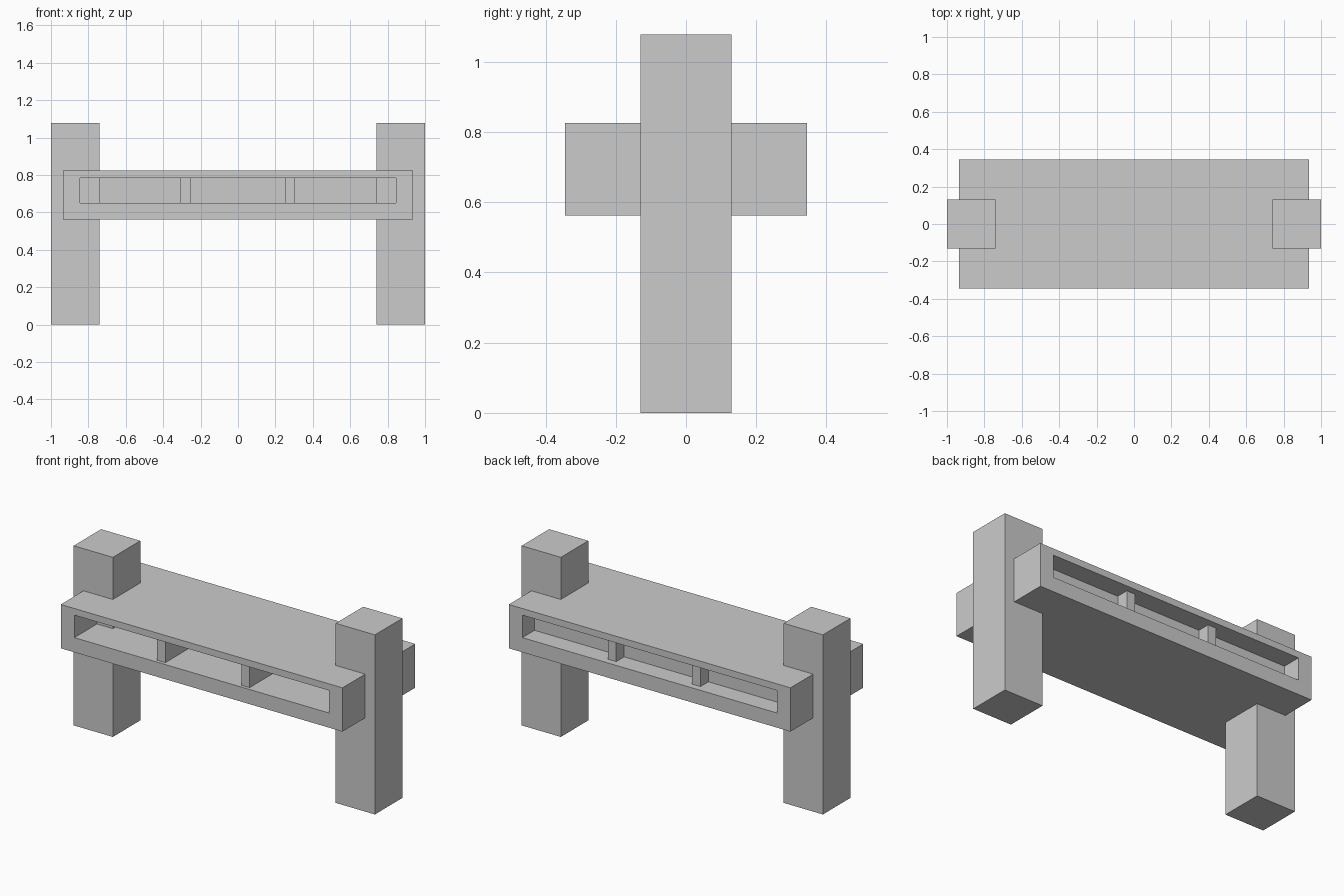
import bpy, bmesh

if "Cube" in bpy.data.objects:
    bpy.data.objects.remove(bpy.data.objects["Cube"])


def mesh_object(name, bm):
    bmesh.ops.recalc_face_normals(bm, faces=bm.faces[:])
    me = bpy.data.meshes.new(name)
    bm.to_mesh(me)
    bm.free()
    ob = bpy.data.objects.new(name, me)
    bpy.context.collection.objects.link(ob)
    return ob


def box(name, x, y, z):
    """Box from (min, max) ranges on each axis."""
    bm = bmesh.new()
    bmesh.ops.create_cube(bm, size=1)
    for v in bm.verts:
        v.co = [r[0] + (c + 0.5) * (r[1] - r[0]) for r, c in zip((x, y, z), v.co)]
    return mesh_object(name, bm)


def rect(x, z):
    return [(-x, z[0]), (x, z[0]), (x, z[1]), (-x, z[1])]


# Hollow tabletop: rectangular ring extruded from front to back
DEPTH = 0.345
INNER_Z = (0.65, 0.785)
bm = bmesh.new()
outer, inner = [[bm.verts.new((x, -DEPTH, z)) for x, z in loop]
                for loop in (rect(0.935, (0.562, 0.825)), rect(0.845, INNER_Z))]
for i in range(4):
    j = (i + 1) % 4
    bm.faces.new((outer[i], outer[j], inner[j], inner[i]))
ext = bmesh.ops.extrude_face_region(bm, geom=bm.faces[:], use_keep_orig=True)
for v in ext["geom"]:
    if isinstance(v, bmesh.types.BMVert):
        v.co.y = DEPTH
mesh_object("tabletop_frame", bm)

# Panel closing the compartment near the back
box("back_panel", (-0.845, 0.845), (0.20, 0.23), INNER_Z)

# Compartment dividers, slightly set back from both openings
for side, x in (("left", -0.2825), ("right", 0.2775)):
    box(side + "_divider", (x - 0.0275, x + 0.0275), (-0.325, 0.305), INNER_Z)

# Square posts passing through the tabletop
for side, x in (("left", -0.87), ("right", 0.87)):
    box(side + "_post", (x - 0.13, x + 0.13), (-0.13, 0.13), (0, 1.078))
